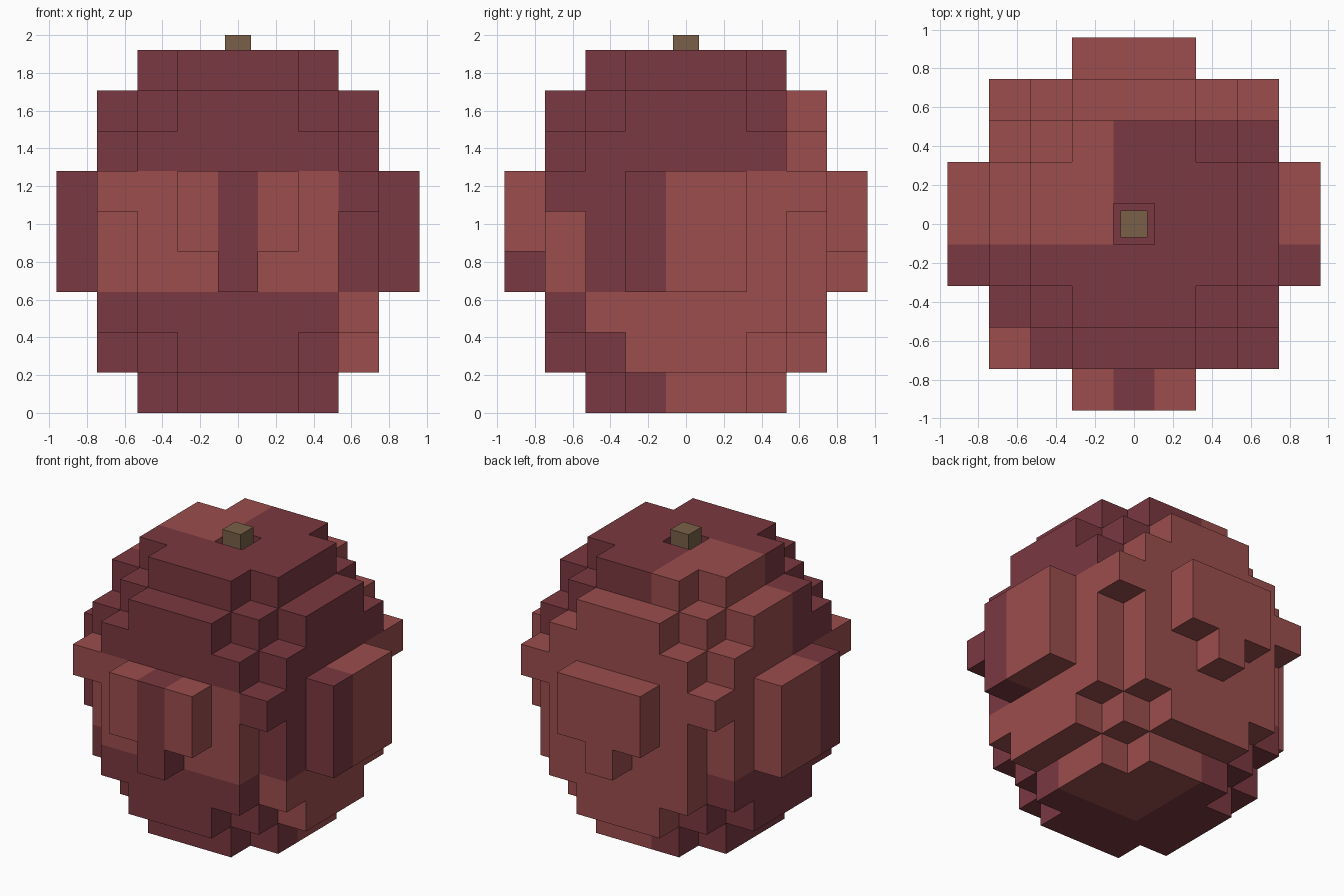
import bpy, bmesh
from mathutils import Vector

if "Cube" in bpy.data.objects:
    bpy.data.objects.remove(bpy.data.objects["Cube"])

S = 1.92 / 9          # edge of one cube cell
HEIGHT = 9            # layers of cells


def material(name, rgb):
    m = bpy.data.materials.new(name)
    m.diffuse_color = (*rgb, 1)
    m.use_nodes = True
    m.node_tree.nodes["Principled BSDF"].inputs["Base Color"].default_value = m.diffuse_color
    return m


dark_red = material("dark_red", (0.195, 0.040, 0.052))
light_red = material("light_red", (0.332, 0.075, 0.075))
stem_brown = material("stem_brown", (0.190, 0.117, 0.065))

# Squared radius of each layer of the round body, bottom to top
LAYER_R2 = [5, 10, 13, 13, 13, 18, 13, 10, 5]


def filled(i, j, k):
    """Is this cell part of the fruit?"""
    if not 0 <= k < HEIGHT:
        return False
    if (i, j, k) == (0, 0, 8):                    # dimple for the stem
        return False
    if abs(i) <= 3 and abs(j) <= 3:               # round body
        return i * i + j * j <= LAYER_R2[k]
    if abs(i) == 4:                               # square side bumps
        return abs(j) <= 1 and 3 <= k <= 5
    if abs(j) == 4:                               # T-shaped front and back bumps
        return (abs(i) <= 1 and k in (4, 5)) or (i == 0 and k == 3)
    return False


def is_light(i, j, k):
    """Colour patches of the skin."""
    if k >= 6:                                    # crown
        return j == 3 or (i < 0 and j >= 0)
    if k >= 3:                                    # middle band
        return not ((j == -4 and i == 0) or (i >= 3 and j < 0) or (i == -4 and j < 0))
    if k >= 1:                                    # lower band
        return j == 3 or i == 3 or (i >= 0 and j >= 0)
    return i >= 0 and j >= 0                      # base


def add_object(name, bm, mats):
    mesh = bpy.data.meshes.new(name)
    bm.to_mesh(mesh)
    bm.free()
    for m in mats:
        mesh.materials.append(m)
    obj = bpy.data.objects.new(name, mesh)
    bpy.context.collection.objects.link(obj)
    return obj


# Fruit body: only the exposed sides of the cells
bm = bmesh.new()
for k in range(HEIGHT):
    for i in range(-4, 5):
        for j in range(-4, 5):
            if not filled(i, j, k):
                continue
            centre = Vector((i, j, k + 0.5))
            for axis in range(3):
                for sign in (-1, 1):
                    n = Vector((0, 0, 0))
                    n[axis] = sign
                    if filled(i + int(n.x), j + int(n.y), k + int(n.z)):
                        continue
                    u = Vector((0, 0, 0))
                    u[(axis + 1) % 3] = 0.5
                    v = n.cross(u)
                    mid = centre + n * 0.5
                    corners = (mid - u - v, mid + u - v, mid + u + v, mid - u + v)
                    face = bm.faces.new([bm.verts.new(c * S) for c in corners])
                    face.material_index = int(is_light(i, j, k))
bmesh.ops.remove_doubles(bm, verts=bm.verts[:], dist=0.001)
add_object("fruit_body", bm, [dark_red, light_red])

# Stem: square peg rising out of the dimple
bm = bmesh.new()
bmesh.ops.create_cube(bm, size=1)
bottom, top = 8 * S, 2.0
bmesh.ops.scale(bm, vec=(0.14, 0.14, top - bottom), verts=bm.verts[:])
bmesh.ops.translate(bm, vec=(0, 0, (top + bottom) / 2), verts=bm.verts[:])
add_object("stem", bm, [stem_brown])
